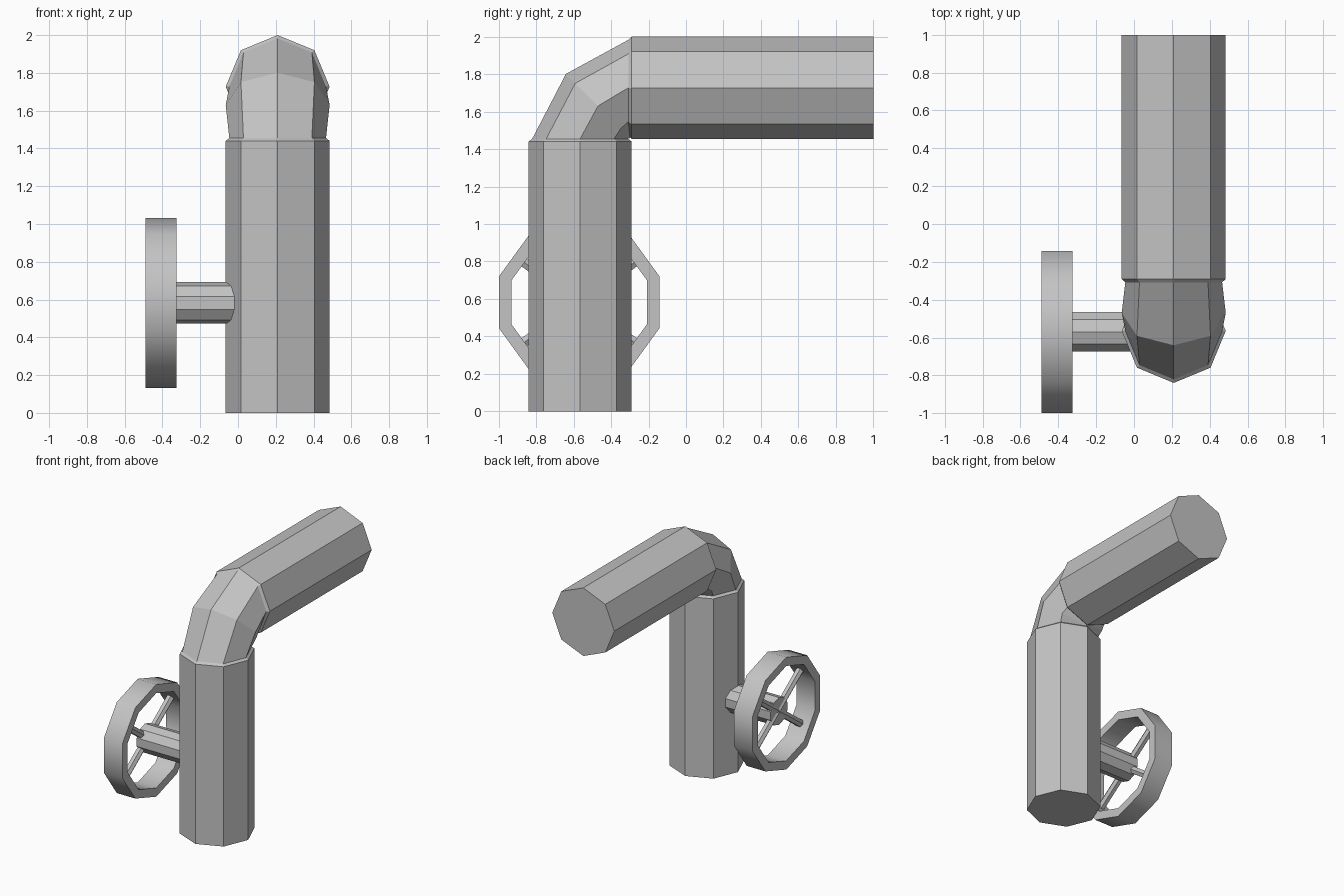
import bpy, bmesh, math
from mathutils import Vector

cube = bpy.data.objects.get("Cube")
if cube:
    bpy.data.objects.remove(cube)

grey = bpy.data.materials.new("plain grey")
grey.use_nodes = True
COLOUR = (0.55, 0.55, 0.55, 1)
grey.diffuse_color = COLOUR
grey.node_tree.nodes["Principled BSDF"].inputs["Base Color"].default_value = COLOUR


def loft(name, rings, caps=True, closed=False):
    """Skin a list of vertex rings into one object."""
    bm = bmesh.new()
    loops = [[bm.verts.new(p) for p in ring] for ring in rings]
    pairs = list(zip(loops, loops[1:]))
    if closed:
        pairs.append((loops[-1], loops[0]))
    for a, b in pairs:
        n = len(a)
        for i in range(n):
            j = (i + 1) % n
            bm.faces.new((a[i], a[j], b[j], b[i]))
    if caps:
        bm.faces.new(loops[0])
        bm.faces.new(loops[-1])
    bmesh.ops.recalc_face_normals(bm, faces=bm.faces)
    mesh = bpy.data.meshes.new(name)
    bm.to_mesh(mesh)
    bm.free()
    mesh.materials.append(grey)
    obj = bpy.data.objects.new(name, mesh)
    bpy.context.collection.objects.link(obj)
    return obj


# Pipe: octagonal rings, turned from upright (0 degrees) to level (90 degrees)
PIPE_X, BEND_Y = 0.21, -0.565


def pipe_ring(y, z, turn, width, depth):
    t = math.radians(turn)
    out = Vector((0, -math.cos(t), math.sin(t)))
    centre = Vector((PIPE_X, y, z))
    angles = [math.tau * k / 8 for k in range(8)]
    return [centre + Vector((width * math.cos(a), 0, 0)) + out * depth * math.sin(a)
            for a in angles]


R, NECK = 0.275, 0.256
loft("bent_pipe", [
    pipe_ring(BEND_Y, 0, 0, R, R),
    pipe_ring(BEND_Y, 1.44, 0, R, R),
    pipe_ring(BEND_Y, 1.455, 0, NECK, NECK),
    pipe_ring(-0.47, 1.63, 45, R, 0.242),
    pipe_ring(-0.308, 1.727, 90, NECK, NECK),
    pipe_ring(-0.29, 1.727, 90, R, 0.273),
    pipe_ring(1, 1.727, 90, R, 0.273),
])

# Handwheel: ten-sided parts around an axis along x
HUB_Y, HUB_Z = -0.57, 0.582


def wheel_ring(x, radius):
    angles = [math.tau * (k / 10 + 0.25) for k in range(10)]
    return [Vector((x, HUB_Y + radius * math.cos(a), HUB_Z + radius * math.sin(a)))
            for a in angles]


rim = loft("wheel_rim", [wheel_ring(-0.49, 0.45), wheel_ring(-0.325, 0.45),
                         wheel_ring(-0.325, 0.38), wheel_ring(-0.49, 0.38)],
           caps=False, closed=True)
bpy.context.view_layer.objects.active = rim
rim.select_set(True)
bpy.ops.object.shade_smooth_by_angle(angle=math.radians(40))
rim.select_set(False)

loft("valve_stem", [wheel_ring(-0.425, 0.11), wheel_ring(0.05, 0.11)])

# Two crossing bars make the four spokes
for name, tilt in (("rising_spoke", 36), ("falling_spoke", -36)):
    t = math.radians(tilt)
    along = Vector((0, math.cos(t), math.sin(t)))
    side = Vector((0, -math.sin(t), math.cos(t)))
    hub = Vector((-0.405, HUB_Y, HUB_Z))
    section = [Vector((0.03 * math.cos(a), 0, 0)) + side * 0.03 * math.sin(a)
               for a in [math.tau * k / 6 for k in range(6)]]
    loft(name, [[hub + along * d + p for p in section] for d in (-0.37, 0.37)])
